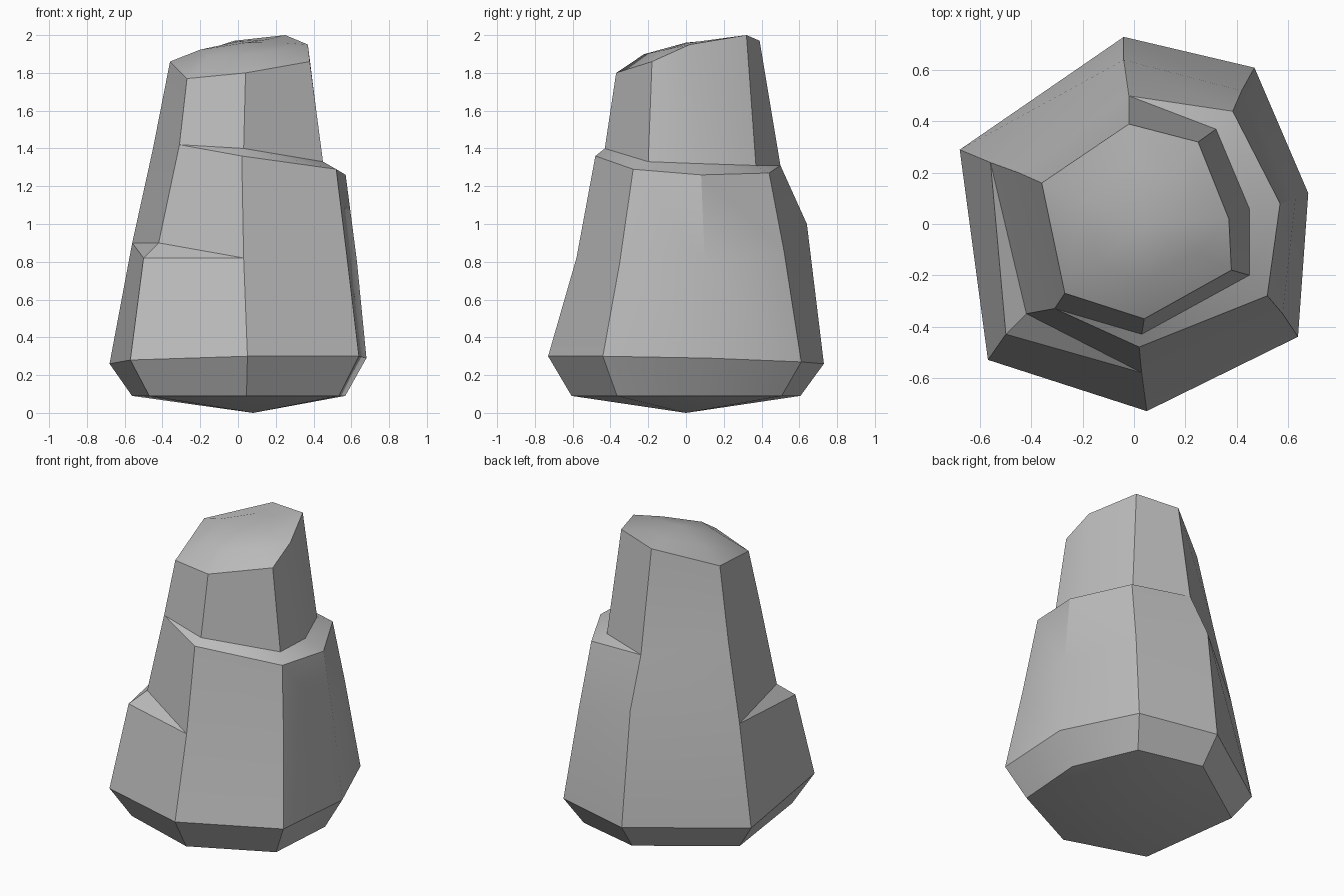
import bpy
import bmesh
import math
from mathutils import Vector

default_cube = bpy.data.objects.get("Cube")
if default_cube:
    bpy.data.objects.remove(default_cube, do_unlink=True)


def make_material(name, color):
    """One flat colour, shown in the viewport and in a render."""
    material = bpy.data.materials.new(name)
    material.use_nodes = True
    material.diffuse_color = color
    shader = material.node_tree.nodes["Principled BSDF"]
    shader.inputs["Base Color"].default_value = color
    shader.inputs["Roughness"].default_value = 0.9
    return material


def section(*points):
    return [Vector(point) for point in points]


def scaled(ring, center, factor, height):
    """Copy a section, pulled towards a center and set to a new height rule."""
    return [Vector((*center.lerp(p, factor).xy, height(p.z))) for p in ring]


def replaced(ring, **changes):
    """Copy a section with some named corners moved inward."""
    result = list(ring)
    for corner, point in changes.items():
        result[CORNERS.index(corner)] = Vector(point)
    return result


# Seven corners, in order around the rock
CORNERS = ["back", "back_left", "left", "front_left", "front", "front_right", "right"]

# Widest section near the ground, and the foot drawn in below it
wide = section((-.04, .73, .26), (.47, .61, .27), (.68, .12, .29), (.64, -.44, .30),
               (.05, -.73, .30), (-.57, -.53, .28), (-.68, .29, .26))
foot = scaled(wide, Vector((.02, 0, 0)), .83, lambda z: .09)

# Waist, with a small step chipped out of the front right corner
waist = section((-.04, .64, 1), (.42, .52, .85), (.63, .10, .8), (.58, -.35, .8),
                (.03, -.58, .82), (-.50, -.43, .82), (-.56, .24, .90))
waist_step = replaced(waist, front_right=(-.42, -.35, .90))

# Shoulder, with a ledge running round the left side
shoulder = section((-.02, .50, 1.31), (.385, .44, 1.27), (.57, .08, 1.26), (.52, -.28, 1.29),
                   (.02, -.48, 1.36), (-.31, -.33, 1.42), (-.45, .20, 1.40))
ledge = replaced(shoulder, back_left=(.32, .37, 1.31), left=(.45, .06, 1.32),
                 front_left=(.45, -.20, 1.33), front=(.03, -.43, 1.40))

# Upper block and its shallow crown
block_top = section((-.02, .39, 1.97), (.25, .32, 2), (.37, .02, 1.95), (.38, -.18, 1.86),
                    (.04, -.37, 1.80), (-.27, -.27, 1.77), (-.36, .16, 1.86))
crown = scaled(block_top, Vector((.04, 0, 0)), .6, lambda z: .4 * z + .6 * 1.965)

# Skin the sections from the ground up and close both ends with a point
bm = bmesh.new()
rings = [[bm.verts.new(p) for p in ring] for ring in
         (foot, wide, waist, waist_step, shoulder, ledge, block_top, crown)]
count = len(CORNERS)
for lower, upper in zip(rings, rings[1:]):
    for i in range(count):
        j = (i + 1) % count
        bm.faces.new((lower[i], lower[j], upper[j], upper[i]))
for ring, tip in ((rings[0], (.08, 0, 0)), (rings[-1], (.04, 0, 1.96))):
    point = bm.verts.new(tip)
    for i in range(count):
        bm.faces.new((ring[i], ring[(i + 1) % count], point))

# Corners without a step share their points
bmesh.ops.remove_doubles(bm, verts=bm.verts, dist=.0005)
bmesh.ops.recalc_face_normals(bm, faces=bm.faces)

mesh = bpy.data.meshes.new("rock")
bm.to_mesh(mesh)
bm.free()
mesh.materials.append(make_material("stone_grey", (.5, .5, .5, 1)))
rock = bpy.data.objects.new("rock", mesh)
bpy.context.collection.objects.link(rock)

# Soft faces, crisp breaks
bpy.ops.object.select_all(action="DESELECT")
rock.select_set(True)
bpy.context.view_layer.objects.active = rock
bpy.ops.object.shade_smooth_by_angle(angle=math.radians(32))
